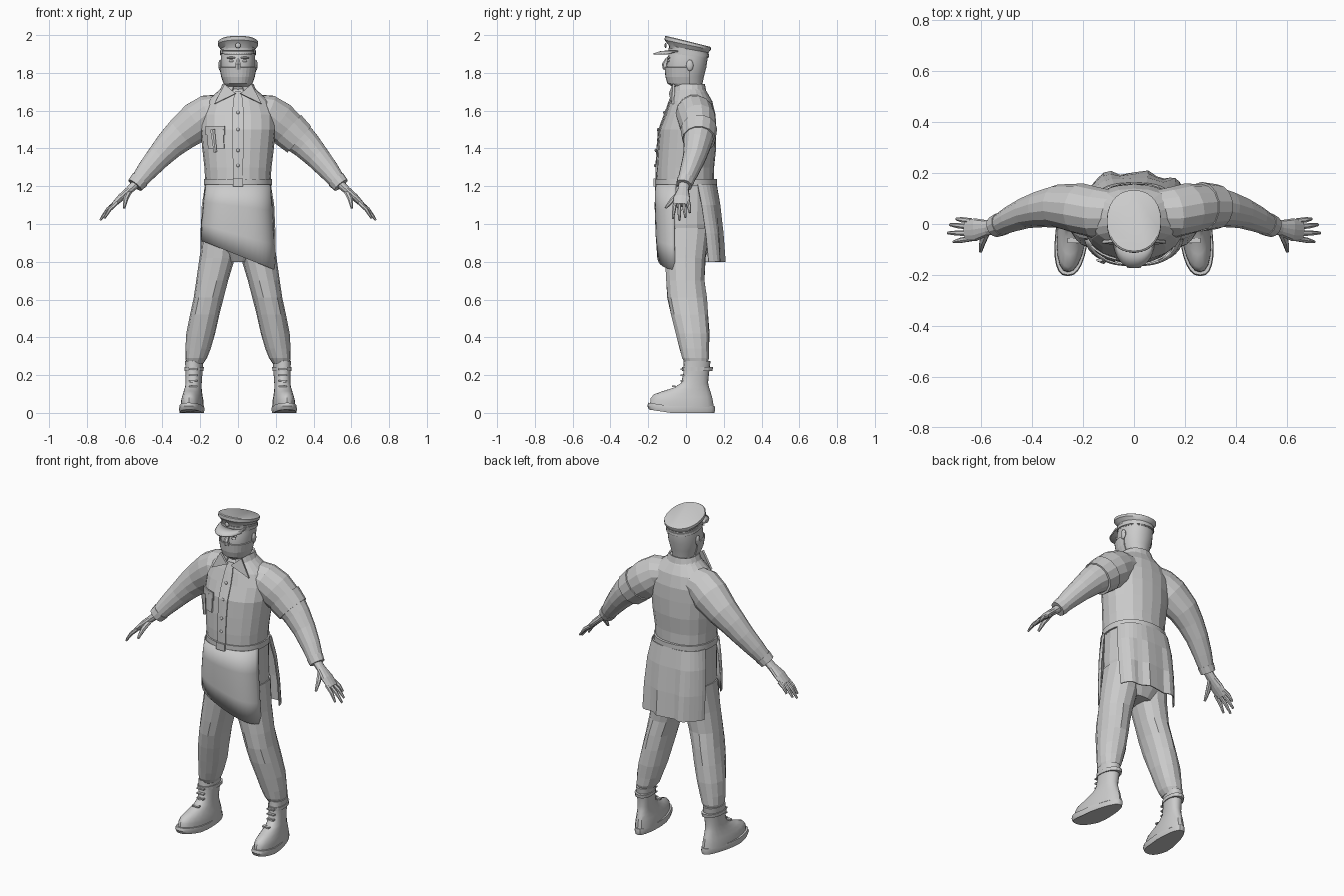
import bpy, bmesh, math, random
from mathutils import Vector

random.seed(4)
if "Cube" in bpy.data.objects:
    bpy.data.objects.remove(bpy.data.objects["Cube"])

grey = bpy.data.materials.new("plain grey")
grey.use_nodes = True
grey.diffuse_color = (0.6, 0.6, 0.6, 1)
grey.node_tree.nodes["Principled BSDF"].inputs["Base Color"].default_value = (0.6, 0.6, 0.6, 1)


def finish(name, bm, mirror=False, thick=0, smooth=False):
    """Turn a bmesh into a named object with its modifiers and shading."""
    bmesh.ops.recalc_face_normals(bm, faces=bm.faces)
    mesh = bpy.data.meshes.new(name)
    bm.to_mesh(mesh)
    bm.free()
    mesh.materials.append(grey)
    obj = bpy.data.objects.new(name, mesh)
    bpy.context.collection.objects.link(obj)
    if smooth:
        bpy.ops.object.select_all(action="DESELECT")
        obj.select_set(True)
        bpy.context.view_layer.objects.active = obj
        bpy.ops.object.shade_smooth_by_angle(angle=math.radians(35))
    if thick:
        solid = obj.modifiers.new("thickness", "SOLIDIFY")
        solid.thickness, solid.offset = thick, 0
    if mirror:
        obj.modifiers.new("mirror", "MIRROR")
    return obj


def skin(rings, closed=True):
    """Bridge a list of point rings with quads, capping closed ones."""
    bm = bmesh.new()
    loops = [[bm.verts.new(p) for p in ring] for ring in rings]
    count = len(loops[0])
    for low, high in zip(loops, loops[1:]):
        for i in range(count if closed else count - 1):
            j = (i + 1) % count
            bm.faces.new((low[i], low[j], high[j], high[i]))
    if closed:
        bm.faces.new(loops[0])
        bm.faces.new(loops[-1])
    return bm


def power(value, square):
    return math.copysign(abs(value) ** (2 / square), value)


def stack(name, rows, sides=16, arc=None, square=2.2, rule=None, crease=0, **options):
    """Horizontal sections: height, half width, front y, back y, centre x.
    An arc in degrees (270 is the front) gives an open sheet instead."""
    rings = []
    start, end = arc or (0, 360)
    for z, half, front, back, *centre in rows:
        ring = []
        for i in range(sides if not arc else sides + 1):
            angle = math.radians(start + (end - start) * i / sides)
            swell = 1 + random.uniform(-crease, crease)
            p = Vector(((centre or [0])[0] + swell * half * power(math.cos(angle), square),
                        (front + back) / 2 + swell * (back - front) / 2 * power(math.sin(angle), square), z))
            ring.append(rule(p) if rule else p)
        rings.append(ring)
    return finish(name, skin(rings, not arc), **options)


def limb(name, rows, sides=12, **options):
    """Sections square to a path: x, y, z, radius across, radius up."""
    points = [Vector(row[:3]) for row in rows]
    rings = []
    for k, (centre, row) in enumerate(zip(points, rows)):
        along = (points[min(k + 1, len(points) - 1)] - points[max(k - 1, 0)]).normalized()
        across = (Vector((0, 1, 0)) - along * along.y).normalized()
        up = along.cross(across)
        turns = [math.tau * i / sides for i in range(sides)]
        rings.append([centre + across * row[3] * math.cos(t) + up * row[4] * math.sin(t) for t in turns])
    return finish(name, skin(rings), **options)


def grow(rows, amount):
    return [(z, half + amount, front - amount, back + amount, *rest) for z, half, front, back, *rest in rows]


def blob(name, centre, size, **options):
    bm = bmesh.new()
    bmesh.ops.create_uvsphere(bm, u_segments=12, v_segments=8, radius=1)
    for v in bm.verts:
        v.co = Vector(centre) + v.co * Vector(size)
    return finish(name, bm, smooth=True, **options)


def box(name, centre, size, **options):
    bm = bmesh.new()
    bmesh.ops.create_cube(bm, size=1)
    for v in bm.verts:
        v.co = Vector(centre) + v.co * Vector(size)
    return finish(name, bm, **options)


# Shirt body, with front placket and breast pocket laid on its surface
torso = [(1.2, .172, -.155, .15), (1.3, .178, -.155, .15), (1.4, .19, -.15, .16), (1.5, .2, -.14, .16),
         (1.58, .2, -.11, .155), (1.65, .17, -.085, .14), (1.7, .11, -.065, .11), (1.73, .075, -.05, .09)]
stack("shirt_body", torso, sides=20, crease=.01)
stack("shirt_placket", grow(torso[:-1], .004), sides=2, arc=(263, 277), thick=.006)
pocket = grow(torso[2:4], .004)
stack("breast_pocket", pocket, sides=4, arc=(218, 250), thick=.008)
stack("pocket_flap", [(1.47, *pocket[1][1:]), (1.52, *pocket[1][1:])], sides=4, arc=(216, 252), thick=.008)
limb("pocket_tool", [(-.12, -.15, 1.38, .007, .01), (-.135, -.142, 1.5, .007, .014)], sides=6)
for number, (height, front) in enumerate([(1.59, -.115), (1.5, -.148), (1.39, -.16), (1.31, -.163)]):
    blob(f"shirt_button_{number}", (0, front, height), (.009, .006, .009))

# Collar stand and pointed collar wings
stack("collar_stand", [(1.69, .1, -.065, .105), (1.74, .078, -.06, .095)], arc=(-75, 255), thick=.01)
wing = [(.012, -.085, 1.69), (.07, -.065, 1.74), (.125, -.07, 1.635)]
bm = bmesh.new()
bm.faces.new([bm.verts.new(p) for p in wing])
finish("collar_wings", bm, mirror=True, thick=.012)

# Sleeves, cuffs and a band on the left upper arm
limb("sleeves", [(.08, .04, 1.61, .09, .08), (.15, .045, 1.59, .1, .1), (.21, .06, 1.545, .1, .11),
                 (.3, .07, 1.475, .085, .093), (.36, .06, 1.42, .073, .08), (.42, .045, 1.355, .062, .067),
                 (.48, .02, 1.285, .052, .056), (.53, -.005, 1.222, .042, .044)], sides=14, mirror=True)
limb("cuffs", [(.52, 0, 1.235, .047, .05), (.545, -.01, 1.205, .043, .045)], mirror=True)
limb("arm_band", [(.265, .068, 1.502, .097, .105), (.325, .068, 1.447, .088, .096)], sides=14)

# Hands
limb("palms", [(.53, -.008, 1.222, .028, .024), (.575, -.015, 1.18, .03, .02), (.62, -.022, 1.14, .044, .019),
               (.66, -.025, 1.1, .042, .013)], mirror=True)
fingers = {"little": (.012, .02, .697, 1.06), "ring": (-.012, -.003, .722, 1.035),
           "middle": (-.037, -.035, .73, 1.02), "index": (-.058, -.07, .708, 1.03)}
for label, (base, tip, reach, low) in fingers.items():
    knuckle = Vector((.64, base, 1.115))
    end = Vector((reach, tip, low))
    middle = knuckle.lerp(end, .5) + Vector((.006, 0, .004))
    limb(label + "_fingers", [(*knuckle, .011, .012), (*middle, .011, .011), (*end, .006, .006)],
         sides=7, mirror=True)
limb("thumbs", [(.575, -.025, 1.175, .014, .016), (.595, -.07, 1.13, .014, .014),
                (.603, -.108, 1.085, .007, .007)], sides=7, mirror=True)

# Head, mask over the lower face, nose, ears, eyes and brows
head = [(1.67, .06, -.04, .085), (1.73, .063, -.065, .085), (1.745, .068, -.09, .088),
        (1.78, .08, -.1, .095), (1.83, .09, -.105, .108), (1.88, .09, -.098, .115), (1.92, .087, -.085, .115)]
stack("head", head, sides=20, smooth=True)
stack("face_mask", grow(head[1:5], .006), sides=16, arc=(170, 370), thick=.006)
limb("nose", [(0, -.1, 1.875, .008, .01), (0, -.112, 1.845, .016, .015), (0, -.108, 1.82, .014, .018)], sides=6)
blob("ears", (.094, .02, 1.84), (.01, .019, .03), mirror=True)
blob("eyes", (.034, -.092, 1.863), (.014, .008, .007), mirror=True)
blob("brows", (.036, -.093, 1.88), (.024, .009, .006), mirror=True)


# Peaked cap, leaning back more towards its top
def lean(p):
    p.z -= p.y * (.12 + max(0, p.z - 1.895) * 1.7)
    return p


stack("cap", [(1.893, .09, -.088, .118), (1.928, .091, -.09, .119), (1.95, .107, -.113, .131),
              (1.966, .106, -.112, .133), (1.97, .1, -.106, .127)], sides=28, rule=lean, smooth=True)
stack("cap_band", [(1.898, .095, -.093, .122), (1.918, .095, -.094, .122)], sides=28, rule=lean, smooth=True)
stack("cap_peak", [(1.915, .088, -.083, .115), (1.913, .088, -.13, .1), (1.9, .082, -.172, .09)],
      arc=(200, 340), thick=.007, smooth=True)
blob("cap_badge", (0, -.108, 1.945), (.014, .006, .014))

# Belt and buckle
belt = [(1.203, .18, -.163, .163), (1.238, .18, -.163, .163)]
stack("belt", belt, sides=28, smooth=True)
box("belt_buckle", (0, -.165, 1.22), (.055, .014, .042))


# Apron with a slanted hem, and a pleated back skirt
def slant(p):
    p.z = 1.21 - (1.21 - p.z) * (.375 + .4 * p.x)
    return p


stack("front_apron", [(.21, .197, -.15, .12), (.5, .195, -.158, .12), (.9, .184, -.163, .13),
                      (1.21, .174, -.16, .15)], sides=18, arc=(192, 348), square=2.6, rule=slant,
      thick=.006, smooth=True)


def pleat(p):
    depth = max(0, 1.2 - p.z)
    p.y += .035 * depth * math.sin(p.x * 45)
    return p


stack("back_skirt", [(.8, .2, -.08, .2), (.95, .2, -.1, .192), (1.1, .193, -.13, .178), (1.21, .175, -.15, .16)],
      sides=16, arc=(14, 166), square=2.8, rule=pleat, thick=.006)

# Trousers
stack("trouser_seat", [(.8, .09, -.07, .09), (.86, .16, -.11, .12), (1, .18, -.135, .14), (1.21, .17, -.15, .15)],
      sides=18, square=2.4)
stack("trouser_legs", [(.262, .045, -.005, .115, .228), (.29, .058, -.022, .122, .222), (.34, .068, -.035, .124, .212),
                       (.42, .077, -.055, .125, .196), (.52, .078, -.08, .12, .175), (.61, .079, -.1, .112, .156),
                       (.7, .085, -.105, .1, .135), (.82, .094, -.115, .105, .108), (.98, .09, -.12, .13, .092)],
      sides=14, crease=.03, mirror=True)


# Boots, turned slightly outwards, with a raised toe
def splay(p):
    p.x -= .1 * p.y
    p.z += max(0, -.08 - p.y) * .15
    return p


def sole_shape(p):
    p.x += (.238 - p.x) * max(0, p.y + .03) * 1.6
    return splay(p)


stack("boot_soles", [(0, .062, -.195, .15, .24), (.018, .066, -.205, .155, .24), (.036, .063, -.2, .152, .24)],
      sides=24, square=2.5, rule=sole_shape, mirror=True, smooth=True)
stack("boot_uppers", [(.03, .058, -.19, .147, .24), (.06, .057, -.188, .143, .24), (.085, .052, -.17, .138, .24),
                      (.11, .047, -.12, .13, .24), (.135, .043, -.06, .122, .24), (.16, .042, -.025, .117, .239),
                      (.21, .044, -.014, .122, .238), (.275, .048, -.012, .13, .238)],
      sides=20, rule=splay, mirror=True, smooth=True)
stack("boot_straps", [(.222, .05, -.02, .14, .238), (.242, .051, -.02, .143, .238)], rule=splay, mirror=True)
for step in range(4):
    box(f"boot_laces_{step}", (.238, -.02 - .045 * max(0, 1 - step), .14 + step * .03), (.045, .02, .008), mirror=True)
